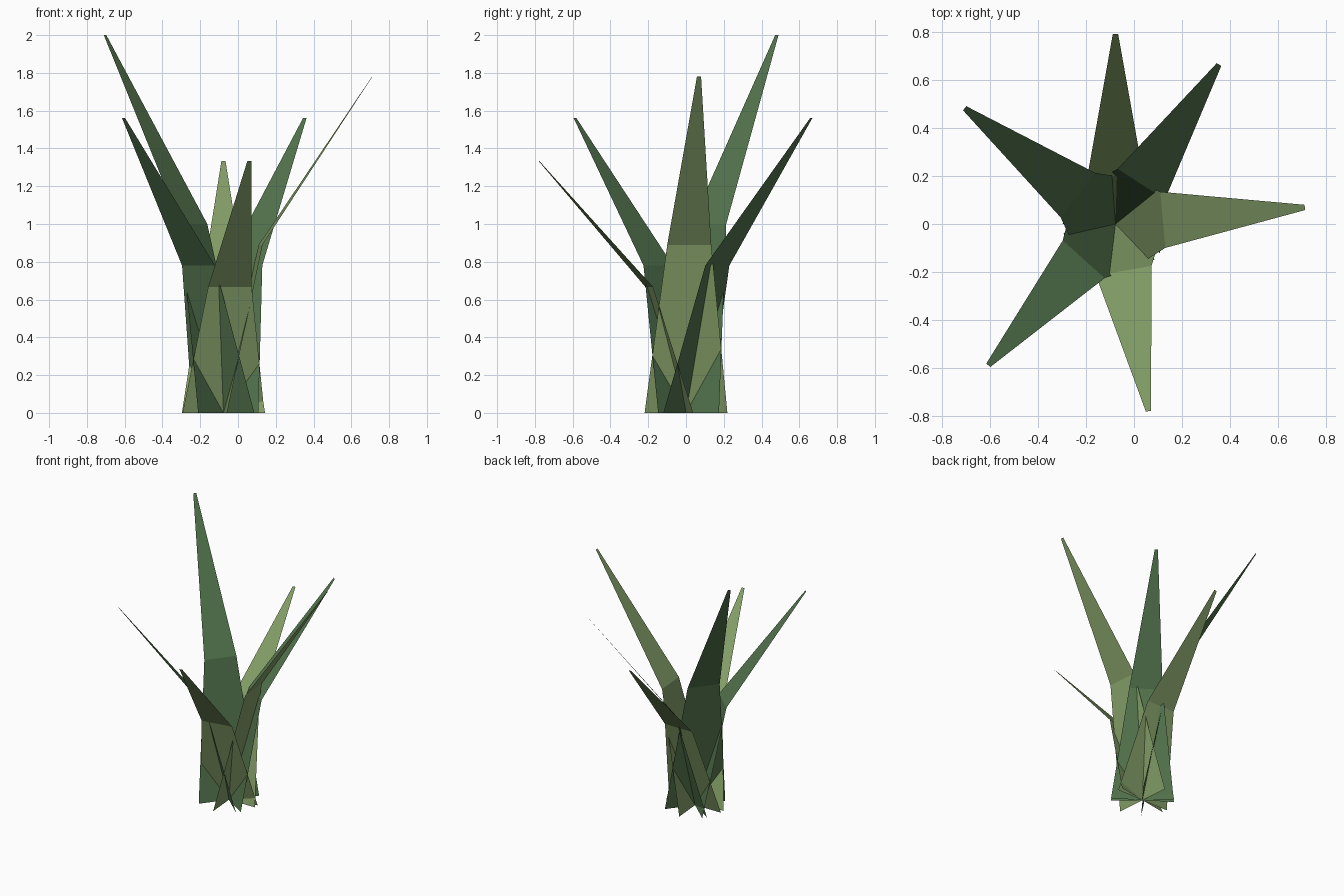
import bpy, math
from mathutils import Vector

if "Cube" in bpy.data.objects:
    bpy.data.objects.remove(bpy.data.objects["Cube"])


def srgb(r, g, b):
    def lin(c):
        c /= 255
        return c / 12.92 if c <= 0.04045 else ((c + 0.055) / 1.055) ** 2.4
    return (lin(r), lin(g), lin(b), 1)


def material(name, rgb):
    m = bpy.data.materials.new(name)
    m.diffuse_color = srgb(*rgb)
    m.use_nodes = True
    m.node_tree.nodes["Principled BSDF"].inputs["Base Color"].default_value = m.diffuse_color
    return m


deep_green = material("deep green", (82, 115, 76))
olive_green = material("olive green", (131, 157, 103))

CENTRE = Vector((-0.077, 0, 0))
REACH = 0.79
HALF_WIDTHS = (0.22, 0.117, 0.011)  # base, bend, tip


def leaf(name, angle, height, mat):
    """Flat tapering blade of two segments, curving outwards."""
    a = math.radians(angle)
    out = Vector((math.cos(a), math.sin(a), 0))
    side = Vector((-math.sin(a), math.cos(a), 0))
    verts = []
    for i, w in enumerate(HALF_WIDTHS):
        t = i / 2
        p = CENTRE + out * REACH * t * t + Vector((0, 0, height * t))
        verts += [p - side * w, p + side * w]
    # wound so the normal faces the inner, upper side
    faces = [(0, 1, 3, 2), (2, 3, 5, 4)]
    faces = [tuple(reversed(f)) for f in faces]
    me = bpy.data.meshes.new(name)
    me.from_pydata(verts, [], faces)
    me.materials.append(mat)
    ob = bpy.data.objects.new(name, me)
    bpy.context.collection.objects.link(ob)


# Six leaves around one root: direction, height, colour
leaf("leaf_tallest", 142.5, 2.00, deep_green)
leaf("leaf_right", 5, 1.78, olive_green)
leaf("leaf_front_left", 228, 1.56, deep_green)
leaf("leaf_back_right", 57, 1.56, deep_green)
leaf("leaf_back", 90, 1.333, olive_green)
leaf("leaf_front", -80, 1.333, olive_green)
